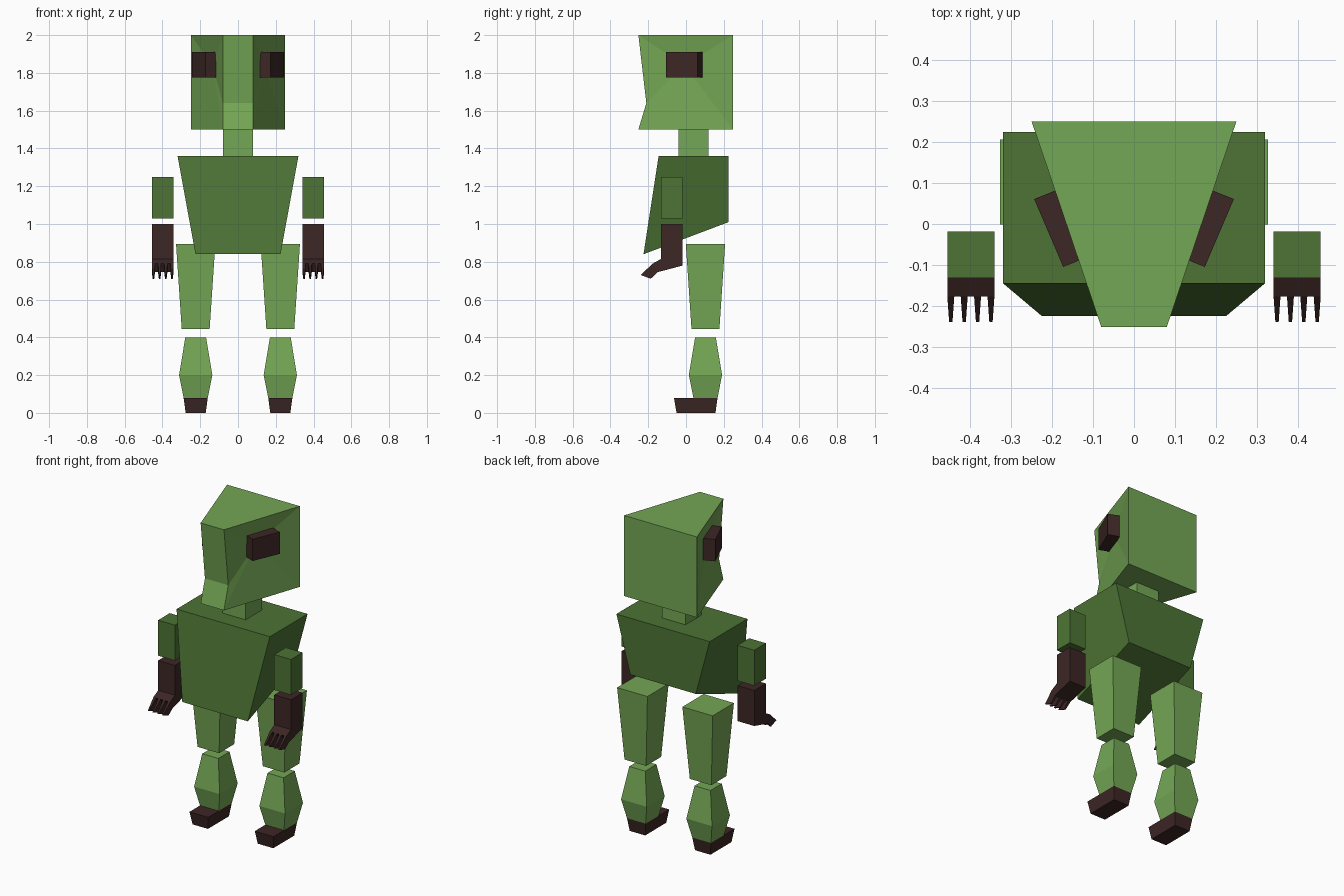
import bpy, bmesh

if "Cube" in bpy.data.objects:
    bpy.data.objects.remove(bpy.data.objects["Cube"])


def material(name, rgb):
    m = bpy.data.materials.new(name)
    m.diffuse_color = (*rgb, 1)
    m.use_nodes = True
    m.node_tree.nodes["Principled BSDF"].inputs["Base Color"].default_value = m.diffuse_color
    return m


LIGHT = material("light_green", (0.175, 0.385, 0.09))
DARK = material("dark_green", (0.075, 0.175, 0.035))
BROWN = material("brown", (0.045, 0.02, 0.018))


def build(name, verts, faces, mat, mirror=False):
    me = bpy.data.meshes.new(name)
    me.from_pydata(verts, [], faces)
    bm = bmesh.new()
    bm.from_mesh(me)
    bmesh.ops.recalc_face_normals(bm, faces=bm.faces)
    bm.to_mesh(me)
    bm.free()
    me.materials.append(mat)
    ob = bpy.data.objects.new(name, me)
    bpy.context.collection.objects.link(ob)
    if mirror:
        ob.modifiers.new("mirror", 'MIRROR').use_mirror_merge = False
    return ob


def loft(name, rings, mat, mirror=False):
    """Skin a stack of equal-sized rings and cap both ends."""
    n = len(rings[0])
    verts = [v for r in rings for v in r]
    faces = [list(range(n)), list(range(len(verts) - n, len(verts)))]
    for k in range(len(rings) - 1):
        for i in range(n):
            j = (i + 1) % n
            faces.append([k * n + i, k * n + j, k * n + n + j, k * n + n + i])
    return build(name, verts, faces, mat, mirror)


def rect(x0, x1, y0, y1, z):
    return [(x0, y0, z), (x1, y0, z), (x1, y1, z), (x0, y1, z)]


def square(cx, cy, h, z):
    return rect(cx - h, cx + h, cy - h, cy + h, z)


# Head: wedge with a dented face and sunken eye sockets
side = [(0.25, 0.25, 2.0), (0.08, -0.252, 2.0), (0.08, -0.21, 1.64),
        (0.08, -0.252, 1.5), (0.25, 0.25, 1.5), (0.135, -0.01, 1.84)]
head_verts = side + [(-x, y, z) for x, y, z in side]
head_faces = [[i, (i + 1) % 5, (i + 1) % 5 + 6, i + 6] for i in (1, 2, 4)]
head_faces += [[0, 1, 7, 6], [3, 4, 10, 9]]
for o in (0, 6):
    head_faces += [[o + i, o + (i + 1) % 5, o + 5] for i in range(5)]
build("head", head_verts, head_faces, LIGHT)

# Eyes: slabs parallel to the slanted cheeks
eye = [(0.244, 0.061), (0.173, -0.105), (0.08, -0.067), (0.151, 0.098)]
loft("eye", [[(x, y, z) for x, y in eye] for z in (1.775, 1.91)], BROWN, True)

# Neck and torso
loft("neck", [rect(-0.08, 0.08, -0.04, 0.12, z) for z in (1.36, 1.5)], LIGHT)
hem = [(-0.225, -0.225, 0.84), (0.225, -0.225, 0.84),
       (0.225, 0.225, 1.01), (-0.225, 0.225, 1.01)]
loft("torso", [hem, rect(-0.32, 0.32, -0.145, 0.225, 1.36)], DARK)

# Arms: upper arm block, then forearm running into a bent palm
loft("upper_arm", [rect(0.341, 0.456, -0.132, -0.018, z) for z in (1.03, 1.25)],
     DARK, True)
forearm = [(-0.132, 1.0), (-0.018, 1.0), (-0.018, 0.78), (-0.15, 0.745),
           (-0.177, 0.79), (-0.132, 0.815)]
loft("forearm", [[(x, y, z) for y, z in forearm] for x in (0.341, 0.456)],
     BROWN, True)

# Fingers: four tapered prongs per hand
for i in range(4):
    cx = 0.3495 + i * 0.0327
    a, b = 0.0085, 0.004
    root = [(cx - a, -0.177, 0.79), (cx + a, -0.177, 0.79),
            (cx + a, -0.15, 0.745), (cx - a, -0.15, 0.745)]
    tip = [(cx - b, -0.24, 0.73), (cx + b, -0.24, 0.73),
           (cx + b, -0.187, 0.71), (cx - b, -0.187, 0.71)]
    loft(f"finger_{i + 1}", [root, tip], BROWN, True)

# Legs: thigh, diamond-shaped shin, foot with a forward toe
CX, CY = 0.224, 0.103
loft("thigh", [square(CX, CY, 0.074, 0.445), square(CX, CY, 0.104, 0.895)],
     LIGHT, True)
loft("shin", [square(CX, CY, 0.064, 0.08), square(CX, CY, 0.088, 0.2),
              square(CX, CY, 0.055, 0.4)], LIGHT, True)
loft("foot", [rect(CX - 0.053, CX + 0.053, -0.05, 0.156, 0),
              rect(CX - 0.064, CX + 0.064, -0.064, 0.167, 0.08)], BROWN, True)
